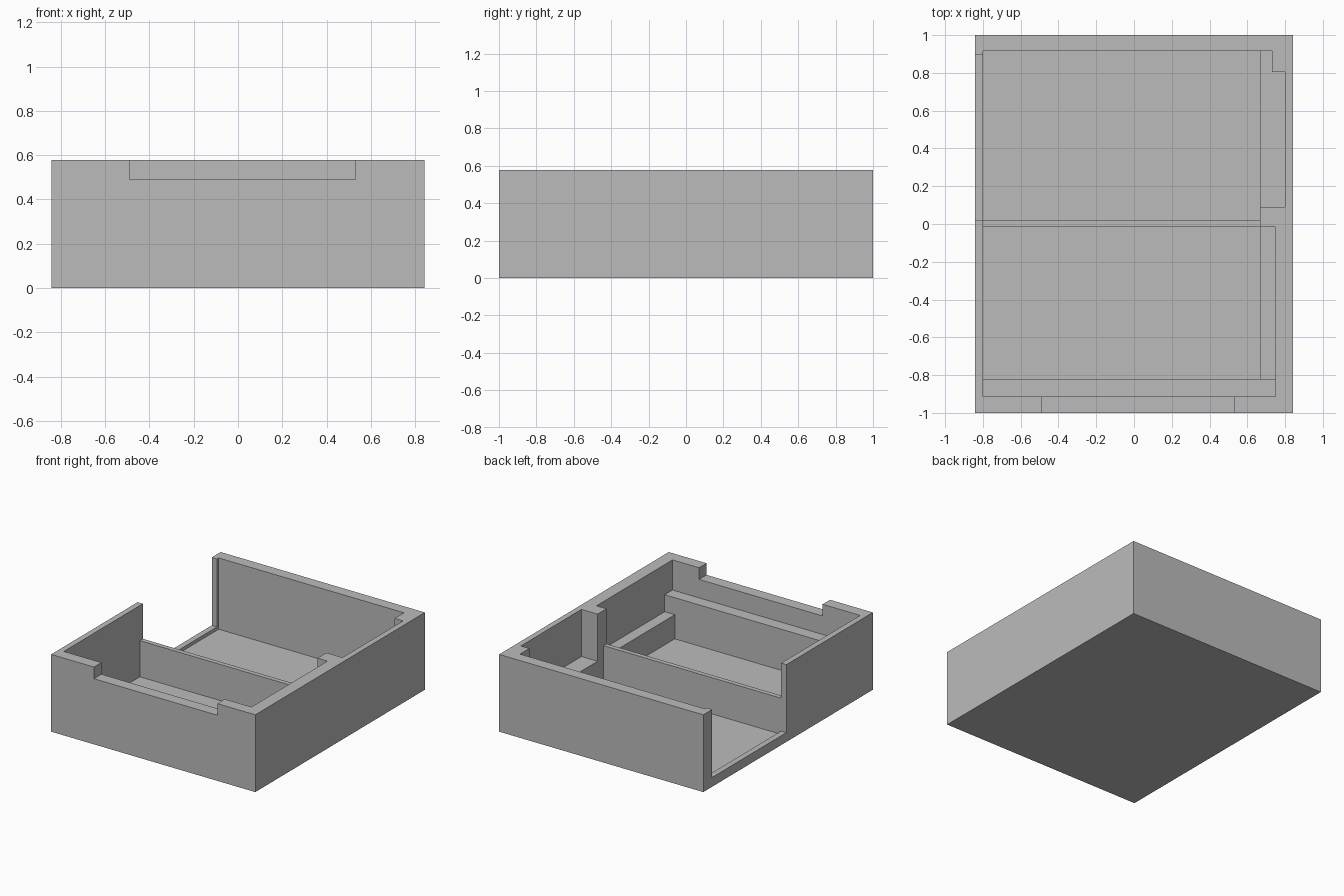
import bpy

default = bpy.data.objects.get("Cube")
if default:
    bpy.data.objects.remove(default, do_unlink=True)

TOP, FLOOR, LEDGE = 0.577, 0.045, 0.225

grey = bpy.data.materials.new("plain grey")
grey.use_nodes = True
colour = (0.5, 0.5, 0.5, 1)
grey.diffuse_color = colour
grey.node_tree.nodes["Principled BSDF"].inputs["Base Color"].default_value = colour


def box(name, x0, x1, y0, y1, z0, z1):
    """Axis-aligned box given by its limits."""
    bpy.ops.mesh.primitive_cube_add(size=1)
    obj = bpy.context.object
    obj.name = name
    for v in obj.data.vertices:
        v.co.x = x1 if v.co.x > 0 else x0
        v.co.y = y1 if v.co.y > 0 else y0
        v.co.z = z1 if v.co.z > 0 else z0
    obj.data.materials.append(grey)
    return obj


def carve(body, name, x0, x1, y0, y1, bottom):
    """Cut a rectangular pocket, open at the top, down to the given height."""
    cutter = box(name, x0, x1, y0, y1, bottom, TOP + 0.2)
    cutter.hide_render = True
    mod = body.modifiers.new(name, "BOOLEAN")
    mod.operation, mod.solver, mod.object = "DIFFERENCE", "EXACT", cutter
    bpy.context.view_layer.objects.active = body
    bpy.ops.object.modifier_apply(modifier=mod.name)
    bpy.data.objects.remove(cutter, do_unlink=True)


# Solid block of the open tray
tray = box("tray_body", -0.843, 0.843, -1, 1, 0, TOP)

pockets = [
    # Front compartment: stepped rim, side ledge, deep well
    ("front_rim", -0.80, 0.75, -0.912, -0.015, 0.352),
    ("side_ledge", -0.80, 0.75, -0.82, -0.015, LEDGE),
    ("front_well", -0.80, 0.667, -0.82, -0.015, FLOOR),
    # Back compartment: deep well and its stepped side recess
    ("back_well", -0.80, 0.667, 0.02, 0.915, FLOOR),
    ("back_ledge", 0.60, 0.73, 0.09, 0.915, LEDGE),
    ("back_recess", 0.60, 0.80, 0.09, 0.805, LEDGE),
    # Lowered divider between the compartments
    ("divider_drop", -0.80, 0.667, -0.1, 0.1, 0.315),
    # Side opening with a low sill, and the notch in the front wall
    ("side_opening", -0.95, -0.78, 0.02, 0.895, 0.07),
    ("front_notch", -0.49, 0.53, -1.1, -0.88, 0.49),
]
for pocket in pockets:
    carve(tray, *pocket)
